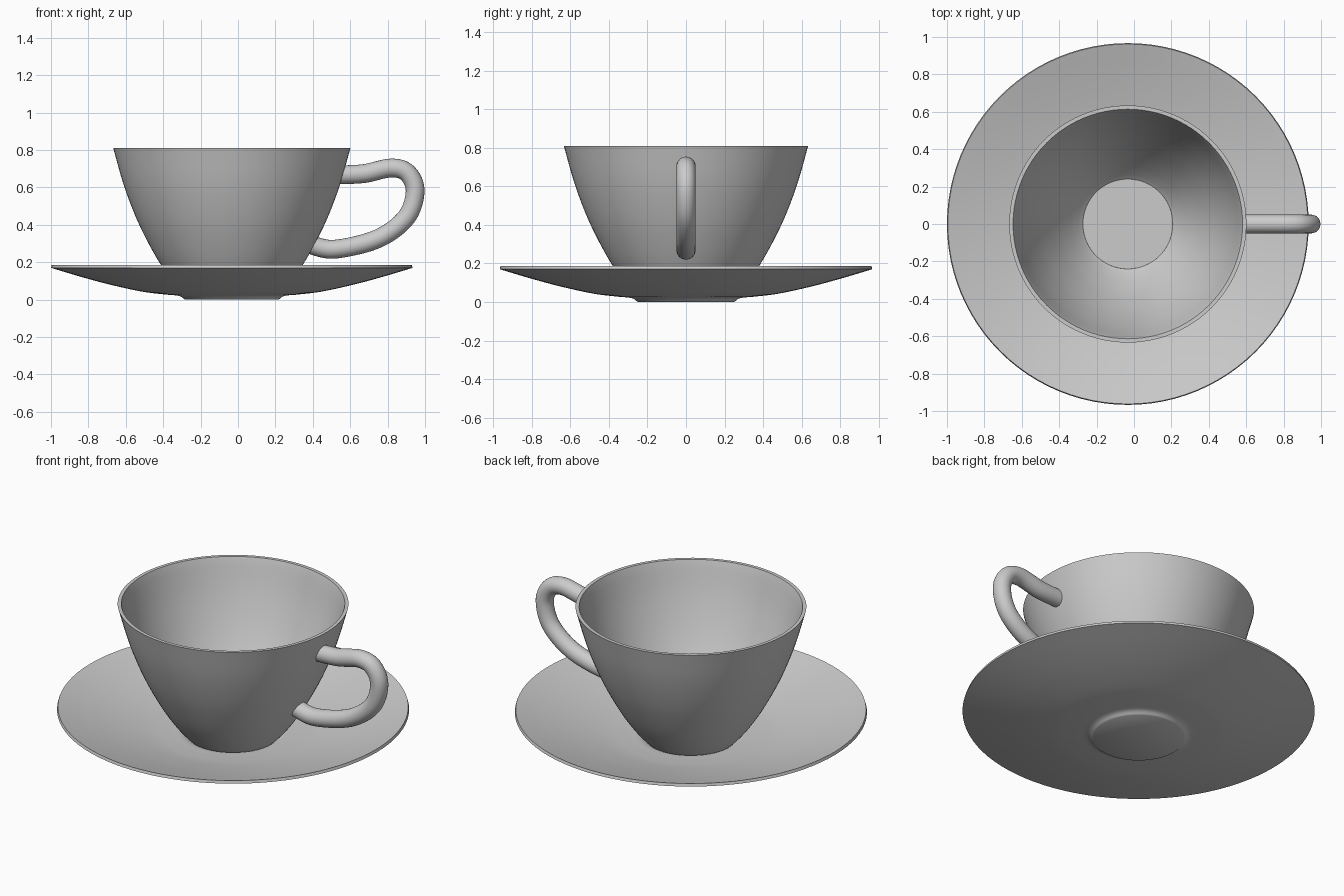
import bpy, bmesh, math
from mathutils import Vector

if "Cube" in bpy.data.objects:
    bpy.data.objects.remove(bpy.data.objects["Cube"])

AXIS_X = -0.033  # centre of cup and saucer


def spline(pts, n=6):
    """Smooth Catmull-Rom points through 2D pts."""
    p = [Vector(q) for q in pts]
    p = [2 * p[0] - p[1]] + p + [2 * p[-1] - p[-2]]
    out = []
    for a, b, c, d in zip(p, p[1:], p[2:], p[3:]):
        for i in range(n):
            t = i / n
            out.append(0.5 * (2 * b + (c - a) * t + (2 * a - 5 * b + 4 * c - d) * t * t
                              + (3 * b - a - 3 * c + d) * t ** 3))
    return out + [p[-2]]


def offset(pts, dist):
    """Shift a profile sideways, towards its upper/inner side."""
    out = []
    for i, p in enumerate(pts):
        d = (pts[min(i + 1, len(pts) - 1)] - pts[max(i - 1, 0)]).normalized()
        out.append(p + Vector((-d.y, d.x)) * dist)
    return out


def finish(name, bm, angle=35):
    bmesh.ops.remove_doubles(bm, verts=bm.verts, dist=1e-4)
    bmesh.ops.recalc_face_normals(bm, faces=bm.faces)
    me = bpy.data.meshes.new(name)
    bm.to_mesh(me)
    bm.free()
    ob = bpy.data.objects.new(name, me)
    bpy.context.collection.objects.link(ob)
    bpy.ops.object.select_all(action='DESELECT')
    ob.select_set(True)
    bpy.context.view_layer.objects.active = ob
    bpy.ops.object.shade_smooth_by_angle(angle=math.radians(angle))
    return ob


def lathe(name, profile, steps=96):
    bm = bmesh.new()
    vs = [bm.verts.new((r, 0, z)) for r, z in profile]
    es = [bm.edges.new(e) for e in zip(vs, vs[1:])]
    bmesh.ops.spin(bm, geom=vs + es, axis=(0, 0, 1), cent=(0, 0, 0),
                   angle=math.tau, steps=steps, use_merge=True)
    bmesh.ops.translate(bm, vec=(AXIS_X, 0, 0), verts=bm.verts)
    return finish(name, bm)


# Saucer: foot, then a shallow rising dish
under = spline([(0.25, 0), (0.283, 0.02), (0.36, 0.028), (0.48, 0.043),
                (0.65, 0.08), (0.81, 0.123), (0.967, 0.17)])
upper = offset(under, 0.017)
upper[0] = Vector((0.24, 0.017))
lathe("saucer", [(0, 0)] + under + upper[::-1] + [(0, 0.017)])

# Cup: small foot with flaring wall
outer = spline([(0.25, 0.022), (0.28, 0.052), (0.325, 0.107), (0.382, 0.19), (0.437, 0.285),
                (0.495, 0.4), (0.545, 0.52), (0.588, 0.645), (0.634, 0.81)])
inner = offset(outer, 0.021)
inner[-1].y = 0.81
inner[0] = Vector((0.24, 0.043))
lathe("cup", [(0, 0.022)] + outer + inner[::-1] + [(0, 0.043)])

# Helper that trims the handle inside the cup wall
core = offset(outer, 0.01)
cutter = lathe("handle_cutter", [(0, core[0].y)] + core + [(0, core[-1].y)])
cutter.hide_render = True
cutter.hide_viewport = True

# Handle: round tube swept along a curved path
path = spline([(0.48, 0.667), (0.57, 0.668), (0.68, 0.675), (0.82, 0.704), (0.907, 0.676),
               (0.947, 0.58), (0.9, 0.44), (0.75, 0.327), (0.53, 0.271),
               (0.41, 0.287), (0.34, 0.325)], 8)
SIDES, RADIUS = 24, 0.05
bm = bmesh.new()
rings = []
for p, q in zip(path, offset(path, 1)):
    n = (q - p) * RADIUS
    rings.append([bm.verts.new((p.x + n.x * math.cos(a), RADIUS * math.sin(a), p.y + n.y * math.cos(a)))
                  for a in (math.tau * k / SIDES for k in range(SIDES))])
for r0, r1 in zip(rings, rings[1:]):
    for k in range(SIDES):
        j = (k + 1) % SIDES
        bm.faces.new((r0[k], r0[j], r1[j], r1[k]))
bm.faces.new(rings[0])
bm.faces.new(rings[-1])
handle = finish("handle", bm)
trim = handle.modifiers.new("trim", 'BOOLEAN')
trim.operation = 'DIFFERENCE'
trim.solver = 'EXACT'
trim.object = cutter
bpy.ops.object.modifier_move_to_index(modifier="trim", index=0)
